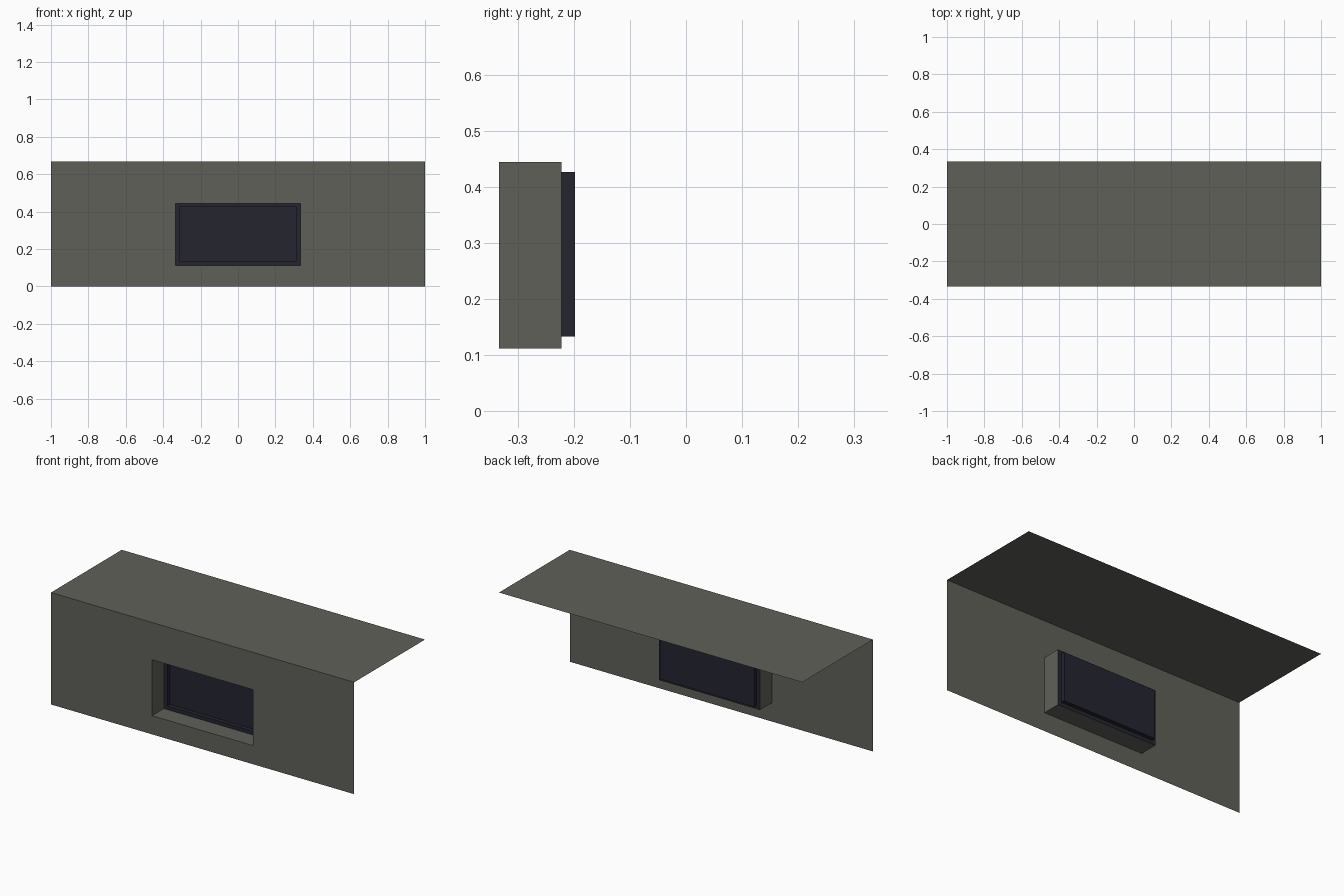
import bpy, bmesh

if "Cube" in bpy.data.objects:
    bpy.data.objects.remove(bpy.data.objects["Cube"])

W, H, D = 1.0, 0.667, 0.3333          # half width, height, half depth
FRONT, RECESS, PANE = -D, -0.2222, -0.198
OPENING = (-0.3333, 0.3333, 0.1111, 0.4444)   # x0, x1, z0, z1
INNER = (-0.311, 0.311, 0.133, 0.426)


def material(name, rgb):
    m = bpy.data.materials.new(name)
    m.diffuse_color = (*rgb, 1)
    m.use_nodes = True
    m.node_tree.nodes["Principled BSDF"].inputs["Base Color"].default_value = m.diffuse_color
    return m


def loop(bm, rect, y):
    x0, x1, z0, z1 = rect
    return [bm.verts.new(p) for p in ((x0, y, z0), (x1, y, z0), (x1, y, z1), (x0, y, z1))]


def bridge(bm, a, b):
    for i in range(4):
        j = (i + 1) % 4
        bm.faces.new((a[i], a[j], b[j], b[i]))


def finish(bm, name, mat):
    me = bpy.data.meshes.new(name)
    bm.to_mesh(me)
    bm.free()
    me.materials.append(mat)
    ob = bpy.data.objects.new(name, me)
    bpy.context.collection.objects.link(ob)


stone = material("grey concrete", (0.118, 0.118, 0.102))
glass = material("dark glass", (0.018, 0.018, 0.030))

# Front wall with a recessed opening, and the flat top sheet
bm = bmesh.new()
outer = loop(bm, (-W, W, 0, H), FRONT)
hole = loop(bm, OPENING, FRONT)
back = loop(bm, OPENING, RECESS)
bridge(bm, outer, hole)
bridge(bm, hole, back)
rear = [bm.verts.new((x, D, H)) for x in (W, -W)]
bm.faces.new((outer[3], outer[2], *rear))
finish(bm, "wall_and_top", stone)

# Window: flat border, shallow step and pane
bm = bmesh.new()
border = loop(bm, OPENING, RECESS)
lip = loop(bm, INNER, RECESS)
pane = loop(bm, INNER, PANE)
bridge(bm, border, lip)
bridge(bm, lip, pane)
bm.faces.new(pane)
finish(bm, "window", glass)
